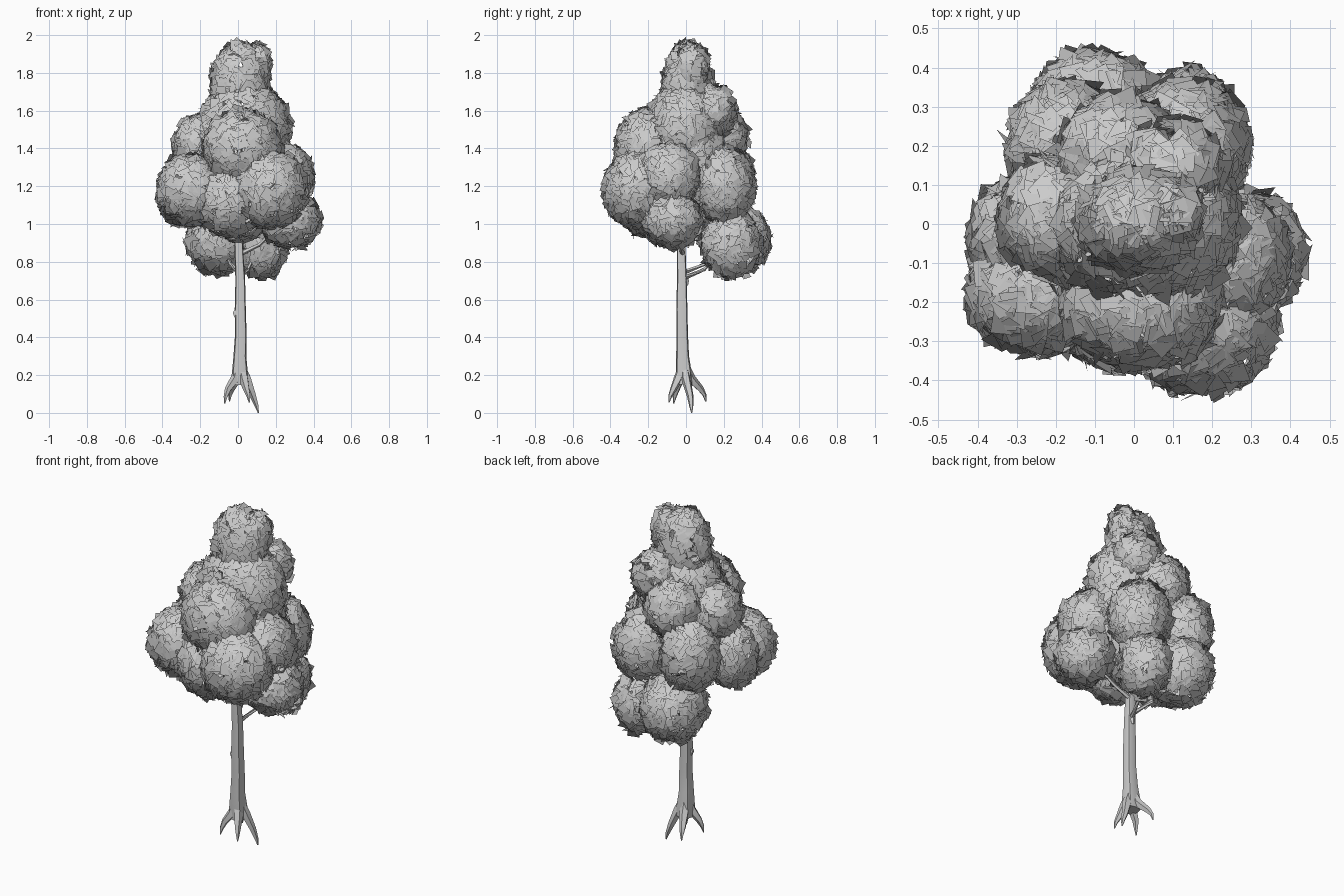
import bpy, bmesh, math, random
from mathutils import Vector, Quaternion

if "Cube" in bpy.data.objects:
    bpy.data.objects.remove(bpy.data.objects["Cube"])

random.seed(4)


def make_object(name, bm):
    mesh = bpy.data.meshes.new(name)
    bm.to_mesh(mesh)
    bm.free()
    ob = bpy.data.objects.new(name, mesh)
    bpy.context.collection.objects.link(ob)
    return ob


def tube(bm, path, sides, ridge=0.0):
    """Tapered tube through (x, y, z, radius) stations, closed at both ends."""
    pts = [Vector(p[:3]) for p in path]
    rings = []
    for i, p in enumerate(pts):
        d = (pts[min(i + 1, len(pts) - 1)] - pts[max(i - 1, 0)]).normalized()
        ref = Vector((0, 1, 0)) if abs(d.y) < 0.8 else Vector((1, 0, 0))
        u = ref.cross(d).normalized()
        v = d.cross(u)
        ring = []
        for k in range(sides):
            a = 2 * math.pi * k / sides
            r = path[i][3] * (1 + ridge * (1 if k % 2 else -1))
            ring.append(bm.verts.new(p + (u * math.cos(a) + v * math.sin(a)) * r))
        rings.append(ring)
    for a, b in zip(rings, rings[1:]):
        for k in range(sides):
            n = (k + 1) % sides
            bm.faces.new((a[k], a[n], b[n], b[k]))
    bm.faces.new(rings[0][::-1])
    bm.faces.new(rings[-1])


# Trunk: slightly wavering ridged column running up into the crown
bm = bmesh.new()
tube(bm, [(0.01, -0.01, 0.15, 0.045), (0.01, -0.012, 0.21, 0.046),
          (0.01, -0.018, 0.30, 0.037), (0.015, -0.02, 0.42, 0.033),
          (0.012, -0.022, 0.55, 0.032), (0.012, -0.022, 0.70, 0.028),
          (0.005, -0.025, 0.85, 0.025), (0.0, -0.02, 1.05, 0.022),
          (0.01, 0.0, 1.4, 0.015), (0.0, 0.0, 1.8, 0.005)], 8, 0.08)
# small knots
for x, y, z in ((-0.012, -0.03, 0.53), (0.01, 0.003, 0.70)):
    tube(bm, [(x, y, z - 0.025, 0.008), (x * 1.3, y, z, 0.014), (x, y, z + 0.02, 0.006)], 5)
trunk = make_object("trunk", bm)

# Roots: pointed, splayed legs
bm = bmesh.new()
for x, y, z in ((0.108, 0.03, 0.0), (-0.07, -0.065, 0.05),
                (-0.045, 0.105, 0.06), (0.06, -0.09, 0.055)):
    tube(bm, [(0.01 + x * 0.1, -0.012 + y * 0.1, 0.25, 0.02),
              (0.01 + x * 0.35, -0.01 + y * 0.35, 0.18, 0.026),
              (x * 0.75, y * 0.75, 0.125 if z else 0.09, 0.018),
              (x * 0.93, y * 0.93, z + 0.035, 0.011), (x, y, z, 0.003)], 5)
roots = make_object("roots", bm)

# Crown clumps: centre, then radii
clumps = [
    ((0.00, 0.00, 1.30), (0.26, 0.25, 0.38)),
    ((0.03, 0.00, 1.50), (0.24, 0.20, 0.25)),
    ((0.01, 0.01, 1.72), (0.15, 0.13, 0.24)),
    ((0.10, 0.03, 1.83), (0.07, 0.08, 0.12)),
    ((-0.25, -0.17, 1.18), (0.17, 0.16, 0.18)),
    ((-0.28, -0.03, 1.17), (0.14, 0.14, 0.18)),
    ((-0.20, 0.02, 1.42), (0.14, 0.15, 0.15)),
    ((-0.10, 0.26, 0.92), (0.17, 0.18, 0.18)),
    ((0.13, 0.24, 0.89), (0.13, 0.15, 0.17)),
    ((0.28, -0.07, 1.02), (0.15, 0.15, 0.14)),
    ((0.25, -0.09, 1.25), (0.14, 0.16, 0.17)),
    ((0.17, -0.25, 1.18), (0.19, 0.18, 0.20)),
    ((-0.04, -0.20, 1.12), (0.18, 0.16, 0.18)),
    ((0.02, -0.20, 1.40), (0.20, 0.17, 0.20)),
    ((0.13, 0.20, 1.20), (0.16, 0.16, 0.20)),
    ((-0.17, 0.20, 1.22), (0.15, 0.16, 0.20)),
    ((-0.04, 0.18, 1.46), (0.15, 0.14, 0.16)),
    ((0.10, 0.15, 1.60), (0.12, 0.11, 0.13)),
]

# Branches: from the trunk into each outlying clump
bm = bmesh.new()
for c, r in clumps[4:]:
    z0 = max(0.70, c[2] - 0.18)
    tube(bm, [(0.008, -0.018, z0, 0.014),
              (c[0] * 0.4, c[1] * 0.4, z0 + 0.05, 0.010),
              (c[0] * 0.9, c[1] * 0.9, c[2], 0.004)], 5)
branches = make_object("branches", bm)

for ob in (trunk, roots, branches):
    bpy.context.view_layer.objects.active = ob
    ob.select_set(True)
    bpy.ops.object.shade_smooth_by_angle(angle=math.radians(40))
    ob.select_set(False)


def buried(p, skip):
    for j, (c, r) in enumerate(clumps):
        if j != skip and sum(((p[k] - c[k]) / r[k]) ** 2 for k in range(3)) < 0.88:
            return True
    return False


# Leaves: square cards scattered over the exposed clump surfaces
bm = bmesh.new()
normals = []
for i, (c, r) in enumerate(clumps):
    mean = sum(r) / 3
    for _ in range(int(4 * math.pi * mean * mean * 1250)):
        d = Vector([random.gauss(0, 1) for _ in range(3)]).normalized()
        p = Vector([c[k] + d[k] * r[k] * random.uniform(0.95, 1.03) for k in range(3)])
        if buried(p, i):
            continue
        n = Vector([d[k] / r[k] for k in range(3)]).normalized()
        tilt = Vector([random.gauss(0, 0.33) for _ in range(3)])
        q = (n + tilt).to_track_quat('Z', 'Y') @ Quaternion((0, 0, 1), random.uniform(0, 6.28))
        h = random.uniform(0.024, 0.035)
        bm.faces.new([bm.verts.new(p + q @ Vector((sx * h, sy * h, 0)))
                      for sx, sy in ((-1, -1), (1, -1), (1, 1), (-1, 1))])
        normals += [n] * 4
leaves = make_object("leaves", bm)
# soft clump shading across the cards
leaves.data.polygons.foreach_set("use_smooth", [True] * len(leaves.data.polygons))
leaves.data.normals_split_custom_set_from_vertices(normals)
